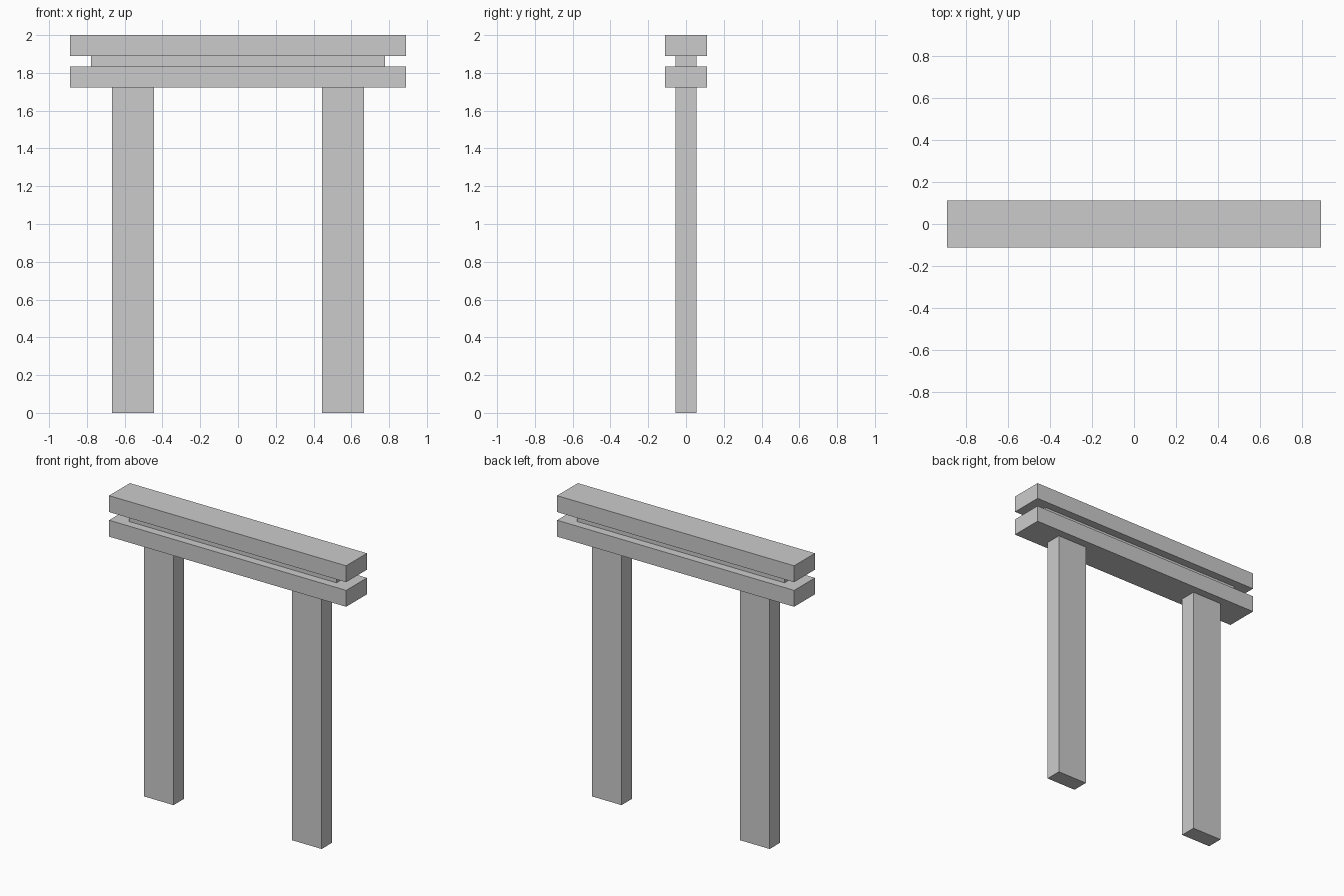
import bpy

if "Cube" in bpy.data.objects:
    bpy.data.objects.remove(bpy.data.objects["Cube"])

U = 1 / 9  # the model sits on a grid of ninths


def box(name, x0, x1, depth, z0, z1):
    """Box given in grid units, centred on y = 0."""
    bpy.ops.mesh.primitive_cube_add(
        size=1, location=((x0 + x1) / 2 * U, 0, (z0 + z1) / 2 * U))
    obj = bpy.context.object
    obj.name = name
    obj.scale = ((x1 - x0) * U, depth * U, (z1 - z0) * U)
    bpy.ops.object.transform_apply(location=False, rotation=False, scale=True)
    return obj


# Posts
for name, x in (("left_post", -5), ("right_post", 5)):
    box(name, x - 1, x + 1, 1, 0, 15.5)

# Lower beam, recessed spacer and top beam
box("lower_beam", -8, 8, 2, 15.5, 16.5)
box("spacer_beam", -7, 7, 1, 16.5, 17)
box("top_beam", -8, 8, 2, 17, 18)
